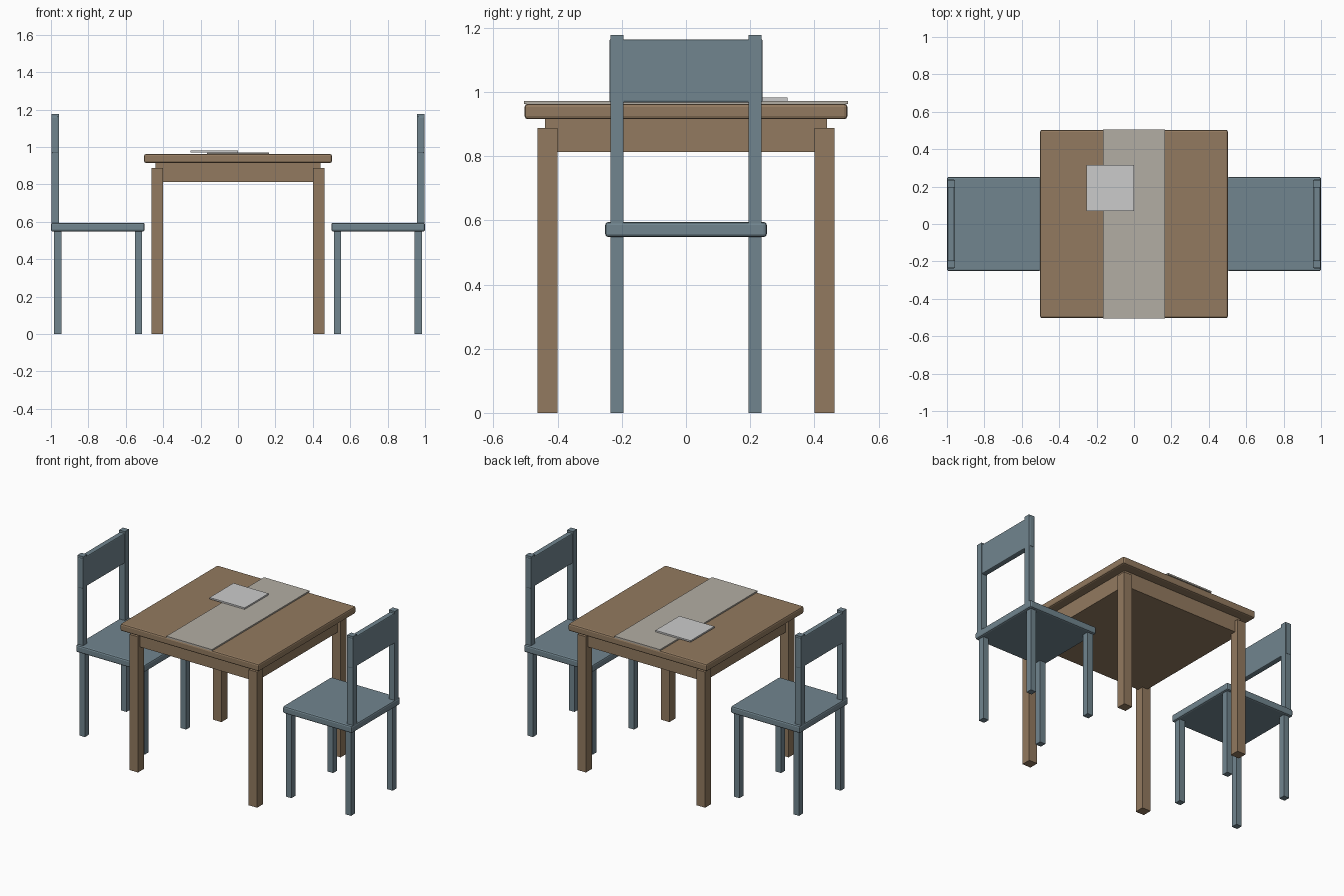
import bpy, bmesh

if "Cube" in bpy.data.objects:
    bpy.data.objects.remove(bpy.data.objects["Cube"])


def material(name, rgb):
    m = bpy.data.materials.new(name)
    m.diffuse_color = (*rgb, 1)
    m.use_nodes = True
    m.node_tree.nodes["Principled BSDF"].inputs["Base Color"].default_value = m.diffuse_color
    return m


WOOD = material("brown_wood", (0.29, 0.195, 0.115))
PAINT = material("blue_grey_paint", (0.165, 0.235, 0.275))
CLOTH = material("runner_cloth", (0.45, 0.42, 0.37))
PALE = material("pale_mat", (0.57, 0.58, 0.55))


def box(name, xs, ys, zs, mat, bevel=0.0):
    """Axis-aligned box from its (min, max) extents, with optional rounded edges."""
    spans = [sorted(s) for s in (xs, ys, zs)]
    bm = bmesh.new()
    bmesh.ops.create_cube(bm, size=1)
    bmesh.ops.scale(bm, vec=[b - a for a, b in spans], verts=bm.verts)
    mesh = bpy.data.meshes.new(name)
    bm.to_mesh(mesh)
    bm.free()
    mesh.materials.append(mat)
    ob = bpy.data.objects.new(name, mesh)
    ob.location = [(a + b) / 2 for a, b in spans]
    bpy.context.collection.objects.link(ob)
    if bevel:
        mod = ob.modifiers.new("rounded_edges", 'BEVEL')
        mod.width = bevel
        mod.segments = 2
    return ob


def span(sign, a, b):
    return (sign * a, sign * b)


# Table: rounded top, solid apron block, four square legs
box("table_top", (-0.502, 0.502), (-0.503, 0.503), (0.915, 0.963), WOOD, 0.01)
box("table_apron", (-0.44, 0.44), (-0.44, 0.44), (0.813, 0.918), WOOD)
for sx in (-1, 1):
    for sy in (-1, 1):
        box("table_leg", span(sx, 0.401, 0.462), span(sy, 0.401, 0.462), (0, 0.888), WOOD)

# Runner along the table and a square mat on it
box("table_runner", (-0.165, 0.165), (-0.505, 0.505), (0.962, 0.972), CLOTH)
box("square_mat", (-0.254, 0.0), (0.069, 0.316), (0.972, 0.982), PALE)

# Two chairs facing each other
for side, s in (("left", -1), ("right", 1)):
    box(side + "_chair_seat", span(s, 0.499, 1.0), (-0.252, 0.252), (0.548, 0.595), PAINT, 0.01)
    box(side + "_chair_backrest", span(s, 0.96, 0.996), (-0.239, 0.239), (0.967, 1.164), PAINT, 0.006)
    for sy in (-1, 1):
        y = span(sy, 0.195, 0.236)
        box(side + "_chair_front_leg", span(s, 0.512, 0.552), y, (0, 0.555), PAINT)
        box(side + "_chair_back_leg", span(s, 0.944, 0.984), y, (0, 0.555), PAINT)
        box(side + "_chair_back_post", span(s, 0.956, 0.998), y, (0.585, 1.177), PAINT)
